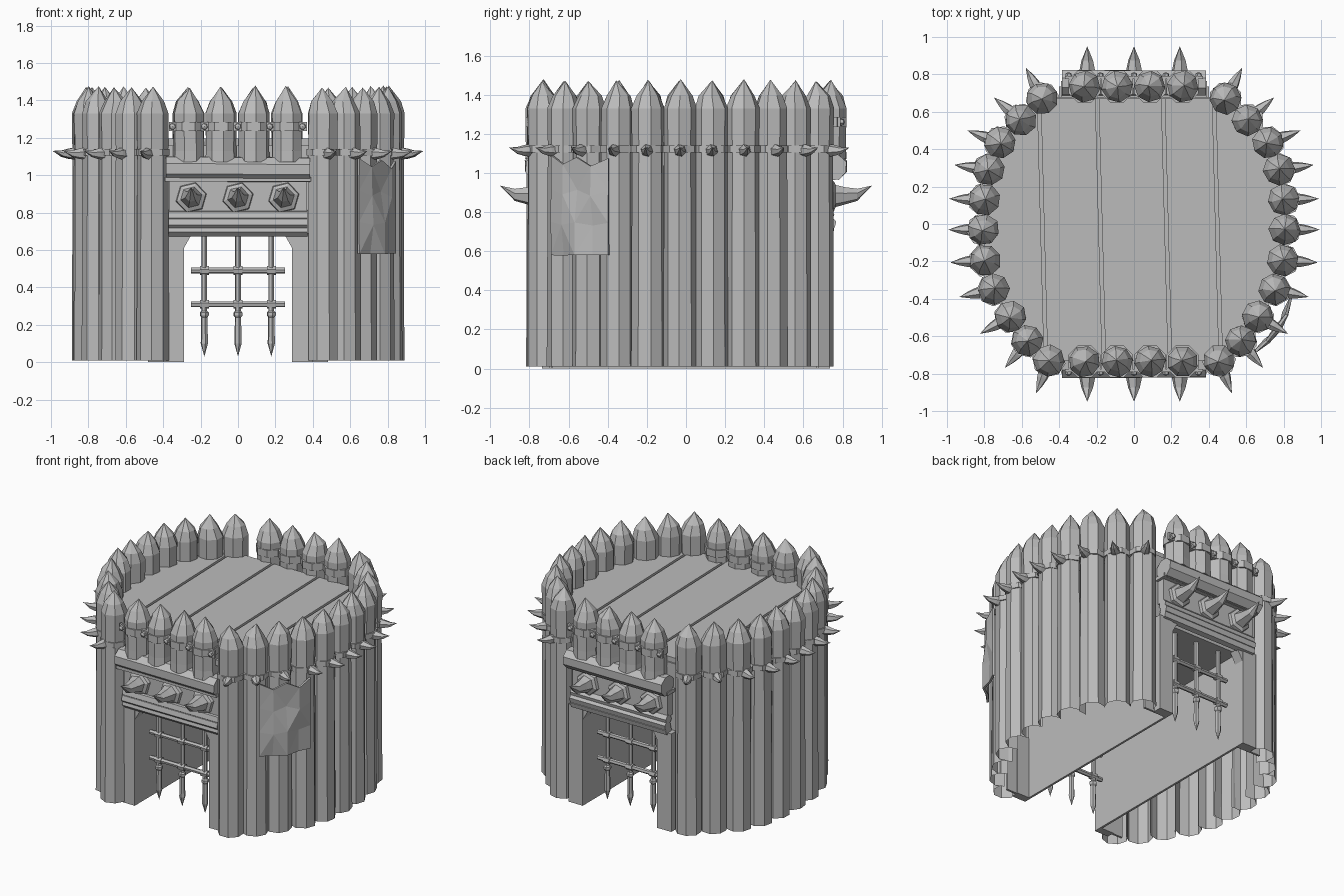
import bpy, bmesh, math, random
from mathutils import Vector

if "Cube" in bpy.data.objects:
    bpy.data.objects.remove(bpy.data.objects["Cube"])

random.seed(4)
grey = bpy.data.materials.new("weathered_grey")
grey.diffuse_color = (0.5, 0.5, 0.5, 1)
grey.use_nodes = True
grey.node_tree.nodes["Principled BSDF"].inputs["Base Color"].default_value = grey.diffuse_color


def finish(bm, name, fix=True):
    if fix:
        bmesh.ops.recalc_face_normals(bm, faces=bm.faces)
    me = bpy.data.meshes.new(name)
    bm.to_mesh(me)
    bm.free()
    me.materials.append(grey)
    ob = bpy.data.objects.new(name, me)
    bpy.context.collection.objects.link(ob)
    return ob


def loft(bm, rings, axis, sides, turn=0.0, wobble=0.0, capped=True):
    """Skin a chain of (centre, radius) rings; radius 0 makes a point."""
    axis = Vector(axis).normalized()
    u = axis.orthogonal().normalized()
    v = axis.cross(u)
    loops = []
    for c, r in rings:
        c = Vector(c)
        if r == 0:
            loops.append([bm.verts.new(c)])
            continue
        loops.append([bm.verts.new(c + (u * math.cos(a) + v * math.sin(a)) * r * random.uniform(1 - wobble, 1 + wobble))
                      for a in (turn + math.tau * i / sides for i in range(sides))])
    for a, b in zip(loops, loops[1:]):
        for i in range(sides):
            j = (i + 1) % sides
            if len(a) == 1:
                bm.faces.new((a[0], b[j], b[i]))
            elif len(b) == 1:
                bm.faces.new((a[i], a[j], b[0]))
            else:
                bm.faces.new((a[i], a[j], b[j], b[i]))
    for l in (loops[0], loops[-1]):
        if capped and len(l) > 1:
            bm.faces.new(l)


def prism(bm, pts, z0, z1):
    lo = [bm.verts.new((x, y, z0)) for x, y in pts]
    hi = [bm.verts.new((x, y, z1)) for x, y in pts]
    bm.faces.new(lo)
    bm.faces.new(hi)
    for i in range(len(pts)):
        j = (i + 1) % len(pts)
        bm.faces.new((lo[i], lo[j], hi[j], hi[i]))


def box(bm, x0, x1, y0, y1, z0, z1):
    prism(bm, [(x0, y0), (x1, y0), (x1, y1), (x0, y1)], z0, z1)


def log(bm, x, y, z0, capped):
    top = random.uniform(1.465, 1.48)
    d = lambda: random.uniform(-0.008, 0.008)
    loft(bm, [((x, y, z0), 0.086), ((x, y, 1.13), 0.083), ((x, y, 1.33), 0.085),
              ((x + d(), y + d(), 1.395), 0.06), ((x + d(), y + d(), top), 0)],
         (0, 0, 1), 8, random.uniform(0, 1), 0.03, capped)


# Plan of one curved side, from front to back
side = [(.455, -.73), (.57, -.625), (.66, -.495), (.75, -.35), (.795, -.195), (.805, -.03),
        (.80, .13), (.775, .29), (.715, .435), (.605, .555), (.49, .67)]
ring = side + [(-x, y) for x, y in reversed(side)]

# Palisade logs, iron collars and outward spikes
logs, collars, spikes = bmesh.new(), bmesh.new(), bmesh.new()
for x, y in ring:
    log(logs, x, y, 0.01, False)
    loft(collars, [((x, y, 1.105), 0.09), ((x, y, 1.14), 0.09)], (0, 0, 1), 8, random.random())
    out = Vector((x * abs(x), y * abs(y), 0)).normalized()
    p = Vector((x, y, 1.115)) + out * 0.07
    loft(spikes, [(p, 0.033), (p + out * 0.03, 0.029), (p + out * 0.07, 0.018),
                  (p + out * 0.118 + Vector((0, 0, .015)), 0)], out, 6)
bmesh.ops.recalc_face_normals(logs, faces=logs.faces)
# The logs are half shells below the roof: drop the faces turned inward
inward = []
for f in logs.faces:
    c = f.calc_center_median()
    if c.z < 1.0:
        lx, ly = min(ring, key=lambda p: (p[0] - c.x) ** 2 + (p[1] - c.y) ** 2)
        if f.normal.dot(Vector((lx * abs(lx), ly * abs(ly), 0)).normalized()) < -0.25:
            inward.append(f)
bmesh.ops.delete(logs, geom=inward, context='FACES')
finish(logs, "palisade_logs", False)
finish(collars, "log_collars")
finish(spikes, "collar_spikes")

# Hollow inner shell: passage walls, end walls and passage ceiling
core = bmesh.new()
for s in (-1, 1):
    box(core, *sorted((s * .29, s * .305)), -.70, .68, 0, .70)
    for y in (-.70, .665):
        box(core, *sorted((s * .29, s * .48)), y, y + .015, 0, 1.16)
box(core, -.30, .30, -.70, .68, .68, .70)
for y in (-.70, .665):
    box(core, -.30, .30, y, y + .015, .69, 1.16)
finish(core, "passage_shell")

# Roof planks, cut from the plan with slightly slanted seams, over a thin base
base = bmesh.new()
prism(base, ring, 1.155, 1.17)
finish(base, "roof_base")
seams = [-1.2, -.49, -.18, .173, .445, 1.2]
planks = bmesh.new()
for left, right in zip(seams, seams[1:]):
    bm = bmesh.new()
    prism(bm, ring, 1.165, 1.195)
    for c, s in ((left + .009, -1), (right - .009, 1)):
        geom = bm.verts[:] + bm.edges[:] + bm.faces[:]
        cut = bmesh.ops.bisect_plane(bm, geom=geom, plane_co=(c, 0, 0), plane_no=(s, s * .026, 0), clear_outer=True)
        edges = [e for e in cut["geom_cut"] if isinstance(e, bmesh.types.BMEdge)]
        if edges:
            bmesh.ops.edgeloop_fill(bm, edges=edges)
    me = bpy.data.meshes.new("plank_tmp")
    bm.to_mesh(me)
    bm.free()
    planks.from_mesh(me)
    bpy.data.meshes.remove(me)
finish(planks, "roof_planks")

# Both gates share the same parts
for s, end, lip in ((-1, "front", .80), (1, "back", .765)):
    def yy(a, b):
        return sorted((s * a, s * b))

    # Short logs over the gate with a riveted strap
    bm, strap = bmesh.new(), bmesh.new()
    for x in (-.265, -.09, .085, .26):
        log(bm, x, s * .735, 1.07, True)
        loft(strap, [((x, s * .735, 1.235), .093), ((x, s * .735, 1.285), .093)], (0, 0, 1), 8, math.pi / 8)
    box(strap, -.37, .37, *yy(.775, .79), 1.235, 1.285)
    for x in (-.35, -.18, 0, .17, .345):
        loft(strap, [((x, s * .78, 1.26), .02), ((x, s * .805, 1.26), .016), ((x, s * .812, 1.26), 0)], (0, s, 0), 6)
    finish(bm, end + "_short_logs")
    finish(strap, end + "_strap")

    # Lintel: round beam, ledge, panel and rails
    bm = bmesh.new()
    loft(bm, [((-.385, s * .755, 1.035), .072), ((.385, s * .755, 1.03), .07)], (1, 0, 0), 8, math.pi / 8, .05)
    box(bm, -.39, .39, *yy(.68, lip), .965, .99)
    box(bm, -.37, .37, *yy(.68, .735), .80, .97)
    finish(bm, end + "_lintel")
    bm = bmesh.new()
    for z, y in ((.78, .725), (.742, .735), (.705, .725)):
        loft(bm, [((-.372, s * y, z), .034), ((.372, s * y, z), .034)], (1, 0, 0), 6, math.pi / 6)
    finish(bm, end + "_rails")

    # Curved horns on six-sided mounts
    bm = bmesh.new()
    for x in (-.25, 0, .245):
        loft(bm, [((x, s * .72, .88), .088), ((x, s * .755, .88), .08), ((x, s * .765, .882), .058),
                  ((x, s * .81, .883), .046), ((x, s * .875, .888), .032), ((x, s * .95, .935), 0)],
             (0, s, 0), 6, .5)
    finish(bm, end + "_horns")

    # Door posts with corner braces
    bm = bmesh.new()
    for m in (-1, 1):
        box(bm, *sorted((m * .29, m * .40)), *yy(.68, .735), 0, .69)
        tri = [(m * .295, .60), (m * .295, .68), (m * .25, .68)]
        a = [bm.verts.new((x, s * .66, z)) for x, z in tri]
        b = [bm.verts.new((x, s * .73, z)) for x, z in tri]
        bm.faces.new(a)
        bm.faces.new(b)
        for i in range(3):
            bm.faces.new((a[i], a[i - 1], b[i - 1], b[i]))
    finish(bm, end + "_door_frame")

    # Raised grille: pointed bars, cross bars and joint collars
    bm = bmesh.new()
    gy = s * .62
    for x in (-.18, 0, .178):
        loft(bm, [((x, gy, .03), 0), ((x, gy, .10), .02), ((x, gy, .24), .017), ((x, gy, .25), .025),
                  ((x, gy, .265), .025), ((x, gy, .275), .016), ((x, gy, .70), .016)], (0, 0, 1), 6)
        for z in (.31, .49):
            loft(bm, [((x - .024, gy, z), .024), ((x + .024, gy, z), .024)], (1, 0, 0), 6)
    for z in (.31, .49):
        loft(bm, [((-.25, gy, z), .016), ((.25, gy, z), .016)], (1, 0, 0), 6)
    finish(bm, end + "_grille")

# Ragged hide hung on the right side
bm = bmesh.new()
a, b, n = Vector((.635, -.68, 0)), Vector((.83, -.39, 0)), Vector((.83, -.55, 0))
grid = []
for t, top in ((0, 1.09), (.25, 1.045), (.5, 1.08), (.75, 1.035), (1, 1.075)):
    col = []
    for k in range(4):
        p = a.lerp(b, t) + n * (.01 + .04 * math.sin(math.pi * t) * random.uniform(.3, 1.3))
        p.z = .58 + (top - .58) * k / 3
        col.append(bm.verts.new(p))
    grid.append(col)
for p, q in zip(grid, grid[1:]):
    for k in range(3):
        bm.faces.new((p[k], q[k], q[k + 1], p[k + 1]))
bmesh.ops.triangulate(bm, faces=bm.faces)
hide = finish(bm, "hanging_hide")
mod = hide.modifiers.new("thickness", "SOLIDIFY")
mod.thickness = 0.015
mod.offset = 0
